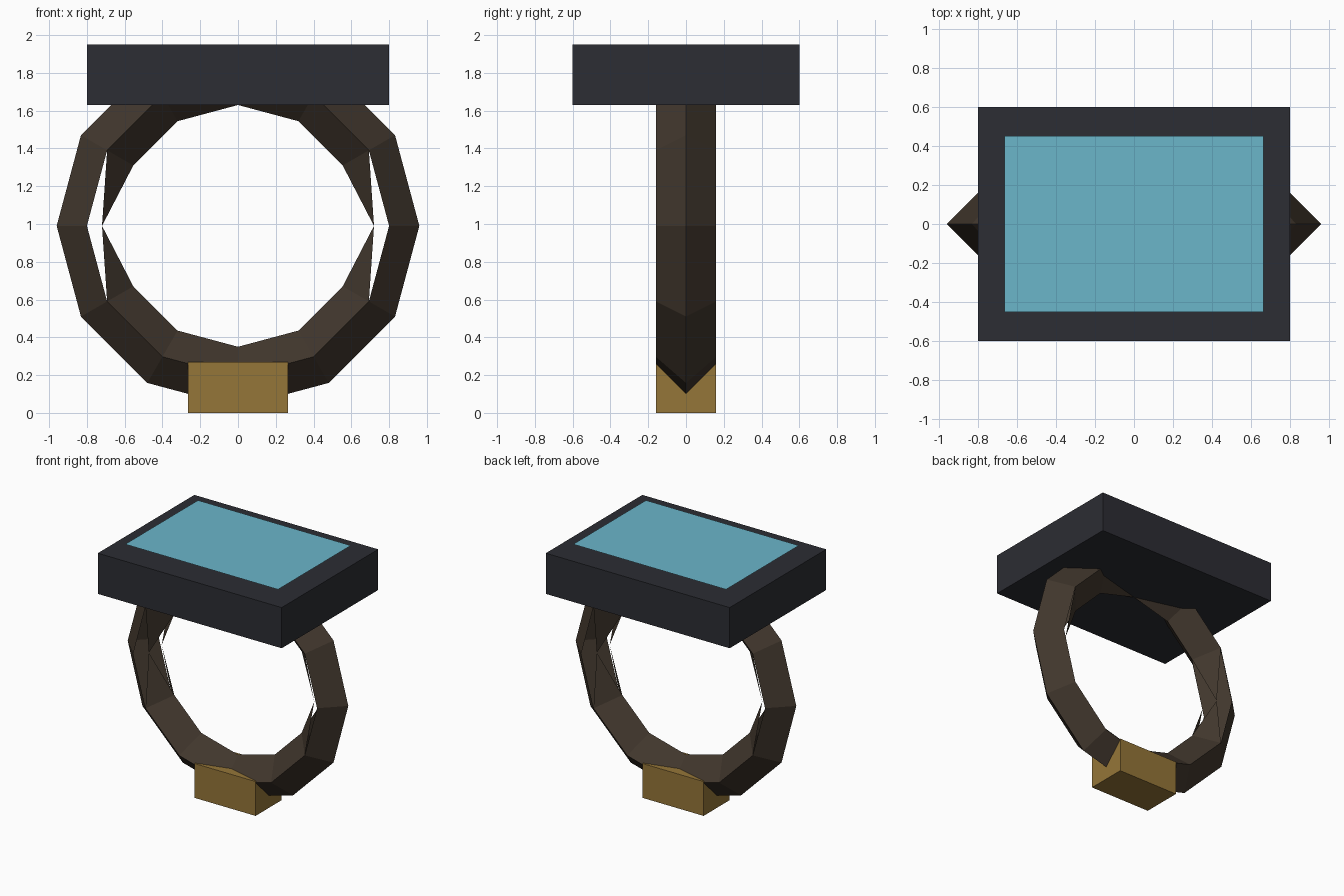
import bpy, bmesh
from math import pi

if "Cube" in bpy.data.objects:
    bpy.data.objects.remove(bpy.data.objects["Cube"])


def colour(obj, name, rgb):
    mat = bpy.data.materials.new(name)
    mat.diffuse_color = (*rgb, 1)
    mat.use_nodes = True
    mat.node_tree.nodes["Principled BSDF"].inputs["Base Color"].default_value = mat.diffuse_color
    obj.data.materials.append(mat)


def box(name, size, centre):
    bpy.ops.mesh.primitive_cube_add(size=1, location=centre)
    obj = bpy.context.object
    obj.name = name
    obj.scale = size
    return obj


# Strap: 12-sided ring with a diamond cross-section
bpy.ops.mesh.primitive_torus_add(major_segments=12, minor_segments=4,
                                 major_radius=0.8, minor_radius=0.16,
                                 location=(0, 0, 0.99), rotation=(pi / 2, 0, 0))
strap = bpy.context.object
strap.name = "strap"
bm = bmesh.new()
bm.from_mesh(strap.data)

# Split slits at the left and right: inner faces taper to the middle of their rim edge
inner = [v for v in bm.verts if abs(v.co.y) < 0.01 and abs(v.co.x) < 0.7]
for v in inner:
    for edge in [e for e in v.link_edges if abs(e.other_vert(v).co.z) > 0.1]:
        rim = edge.other_vert(v)
        tip = bm.verts.new((v.co + rim.co) / 2)
        for face in list(edge.link_faces):
            ring = [tip if w == v else w for w in face.verts if w != rim]
            bm.faces.new(ring)
bmesh.ops.delete(bm, geom=inner, context='VERTS')
bm.to_mesh(strap.data)
bm.free()
for poly in strap.data.polygons:
    poly.use_smooth = False
colour(strap, "brown", (0.053, 0.038, 0.026))

# Case and clasp
case = box("case", (1.6, 1.2, 0.32), (0, 0, 1.79))
colour(case, "black", (0.025, 0.026, 0.033))
clasp = box("clasp", (0.53, 0.32, 0.27), (0, 0, 0.135))
colour(clasp, "brass", (0.30, 0.18, 0.04))

# Screen: single sheet floating just above the case
bpy.ops.mesh.primitive_plane_add(size=1, location=(0, 0, 2.0))
screen = bpy.context.object
screen.name = "screen"
screen.scale = (1.33, 0.905, 1)
colour(screen, "blue", (0.147, 0.468, 0.59))
